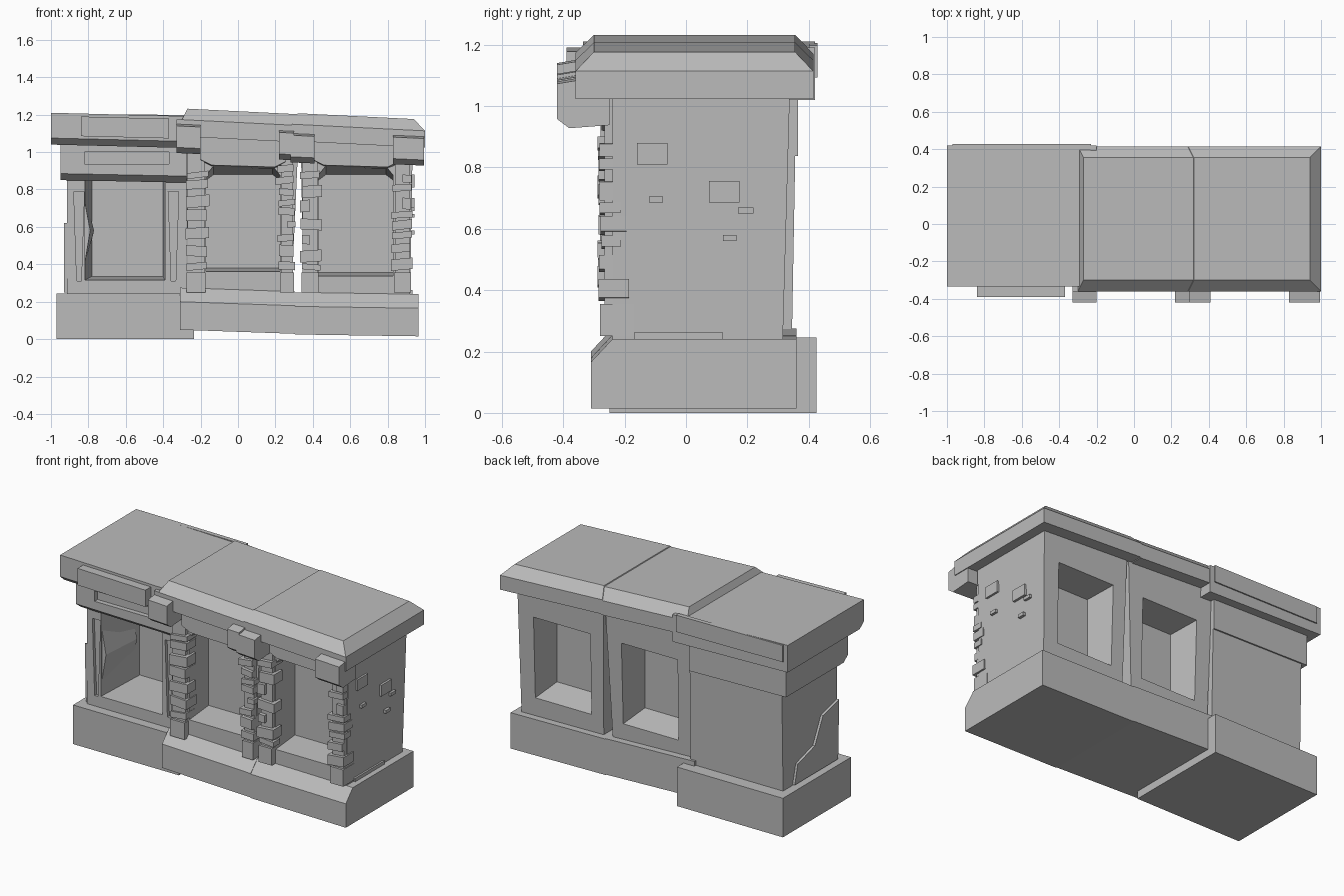
import bpy, bmesh, random

random.seed(4)
if "Cube" in bpy.data.objects:
    bpy.data.objects.remove(bpy.data.objects["Cube"], do_unlink=True)

stone = bpy.data.materials.new("grey stone")
stone.use_nodes = True
stone.diffuse_color = (0.5, 0.5, 0.5, 1)
stone.node_tree.nodes["Principled BSDF"].inputs["Base Color"].default_value = (0.5, 0.5, 0.5, 1)


def solid(name, ring_a, ring_b, tilt=0.0, pivot=0.0):
    """Closed solid between two matching rings; tilt lowers z along x."""
    bm = bmesh.new()
    a, b = ([bm.verts.new((x, y, z + tilt * (x - pivot))) for x, y, z in r] for r in (ring_a, ring_b))
    bm.faces.new(a)
    bm.faces.new(b)
    n = len(a)
    for i in range(n):
        j = (i + 1) % n
        bm.faces.new((a[i], a[j], b[j], b[i]))
    bmesh.ops.recalc_face_normals(bm, faces=bm.faces)
    mesh = bpy.data.meshes.new(name)
    bm.to_mesh(mesh)
    bm.free()
    mesh.materials.append(stone)
    ob = bpy.data.objects.new(name, mesh)
    bpy.context.collection.objects.link(ob)
    return ob


def rect(x, y, z):
    return [(x[0], y[0], z), (x[1], y[0], z), (x[1], y[1], z), (x[0], y[1], z)]


def box(name, x, y, z, tilt=0.0, pivot=0.0):
    return solid(name, rect(x, y, z[0]), rect(x, y, z[1]), tilt, pivot)


def along_x(name, profile, x0, x1, tilt=0.0, pivot=0.0):
    return solid(name, [(x0, y, z) for y, z in profile], [(x1, y, z) for y, z in profile], tilt, pivot)


def along_y(name, front, y0, back, y1):
    return solid(name, [(x, y0, z) for x, z in front], [(x, y1, z) for x, z in back])


def pane(x, z):
    return [(x[0], z[0]), (x[1], z[0]), (x[1], z[1]), (x[0], z[1])]


def cut(ob, cutter):
    mod = ob.modifiers.new("cut", "BOOLEAN")
    mod.operation = "DIFFERENCE"
    mod.solver = "EXACT"
    mod.object = cutter
    bpy.context.view_layer.objects.active = ob
    bpy.ops.object.modifier_apply(modifier=mod.name)
    bpy.data.objects.remove(cutter, do_unlink=True)


# Plinths
box("right_plinth", (-0.97, -0.235), (-0.25, 0.425), (0, 0.245))
along_x("middle_plinth", [(-0.31, 0.05), (0.36, 0.05), (0.36, 0.275), (-0.24, 0.275), (-0.31, 0.2)],
        -0.31, 0.305, -0.035, -0.31)
along_x("left_plinth", [(-0.31, 0.025), (0.36, 0.025), (0.36, 0.25), (-0.24, 0.25), (-0.31, 0.175)],
        0.305, 0.965, -0.015, 0.305)

# Right bay: wall with deep niche and narrow sunk panels
bay = solid("right_bay", rect((-0.915, -0.275), (-0.19, 0.345), 0.24),
            rect((-0.915, -0.275), (-0.19, 0.36), 1.06))
cut(bay, along_y("cutter", pane((-0.82, -0.39), (0.315, 0.86)), -0.2,
                 pane((-0.78, -0.4), (0.335, 0.86)), 0.14))
for x in (-0.85, -0.345):
    cut(bay, along_y("cutter", [(x - 0.012, 0.31), (x + 0.012, 0.31), (x + 0.028, 0.79), (x - 0.028, 0.79)], -0.3,
                     [(x - 0.012, 0.31), (x + 0.012, 0.31), (x + 0.028, 0.79), (x - 0.028, 0.79)], -0.17))
# Chipped stone on the niche edge
solid("niche_chip", [(-0.82, -0.18, 0.4), (-0.79, -0.18, 0.58), (-0.82, -0.18, 0.74)],
      [(-0.81, 0.1, 0.4), (-0.77, 0.1, 0.58), (-0.81, 0.1, 0.74)])
# Broken facing slab on the outer end wall
facing = [(-0.18, 0.25), (0.25, 0.25), (0.22, 0.37), (0.05, 0.42), (-0.03, 0.58), (-0.19, 0.62)]
along_x("end_facing", facing, -0.93, -0.91)

# Right bay cornice and cap
cornice = along_x("right_cornice", [(-0.205, 0.85), (0.365, 0.85), (0.365, 1.06), (-0.25, 1.06), (-0.25, 0.885)],
                  -0.95, -0.275, -0.02, -0.95)
cut(cornice, box("cutter", (-0.82, -0.37), (-0.3, -0.22), (0.935, 1.0)))
along_x("right_cap", [(-0.295, 1.04), (0.42, 1.04), (0.42, 1.21), (-0.335, 1.21), (-0.335, 1.075)],
        -1, -0.2, -0.025, -1)
box("cap_plaque", (-0.84, -0.37), (-0.39, -0.33), (1.085, 1.19), -0.025, -0.84)
box("back_cap_ledge", (-0.97, -0.23), (0.4, 0.428), (1.1, 1.205), -0.01, -0.97)


def framed_bay(name, low, high, niche, window, floor):
    """Leaning body with a front niche and a back window."""
    body = solid(name, rect(low, (-0.24, 0.315), 0.22), rect(high, (-0.24, 0.34), 1.1))
    a, b = niche
    front = [(a, floor), (b, floor), (b, 0.88), (b - 0.04, 0.93), (a + 0.04, 0.93), (a, 0.88)]
    back = [(a, floor + 0.02), (b, floor + 0.02), (b, 0.85), (b - 0.04, 0.88), (a + 0.04, 0.88), (a, 0.85)]
    cut(body, along_y("cutter", front, -0.26, back, -0.05))
    c, d = window
    cut(body, along_y("cutter", pane((c, d), (0.345, 0.87)), 0.36,
                      pane((c + 0.04, d - 0.04), (0.4, 0.84)), 0.15))
    # Lintel over the niche
    along_y(name + "_lintel", [(a - 0.03, 1.08), (a - 0.03, 0.96), (a + 0.03, 0.93), (b - 0.03, 0.92),
                               (b + 0.03, 0.95), (b + 0.03, 1.06)], -0.275,
            [(a - 0.03, 1.08), (a - 0.03, 0.94), (a + 0.03, 0.92), (b - 0.03, 0.91),
             (b + 0.03, 0.93), (b + 0.03, 1.06)], -0.2)


framed_bay("middle_bay", (-0.265, 0.285), (-0.28, 0.325), (-0.17, 0.225), (-0.18, 0.22), 0.36)
framed_bay("left_bay", (0.35, 0.92), (0.335, 0.935), (0.43, 0.83), (0.425, 0.83), 0.335)

# Posts with irregular projecting stones: outer edge, inner edge, direction of the niche
posts = (("middle_right", -0.27, -0.18, 1), ("middle_left", 0.295, 0.23, -1),
         ("left_right", 0.345, 0.425, 1), ("left_left", 0.92, 0.84, -1))
for label, outer, inner, way in posts:
    side = sorted((outer, inner))
    box(label + "_post", side, (-0.265, -0.17), (0.25, 1.04))
    box(label + "_post_foot", (side[0] - 0.005, side[1] + 0.005), (-0.28, -0.17), (0.25, 0.355))
    z = 0.37
    while z < 0.9:
        h = random.uniform(0.03, 0.065)
        reach = random.uniform(0.01, 0.03)
        grow = random.uniform(0.0, 0.014)
        if random.random() < 0.7:
            x = sorted((outer - way * grow, inner + way * reach))
        else:
            x = sorted((outer - way * grow, (outer + inner) / 2))
        box(label + "_stone", x, (-0.275 - random.uniform(0, 0.015), -0.17 - random.uniform(0, 0.05)),
            (z, z + h), random.uniform(-0.12, 0.12), sum(x) / 2)
        z += h + random.uniform(0.01, 0.04)

# Small stones showing through the left end wall
for y, z in (((-0.16, -0.06), (0.81, 0.88)), ((0.075, 0.175), (0.685, 0.755)), ((-0.12, -0.075), (0.685, 0.705)),
             ((0.17, 0.22), (0.65, 0.67)), ((0.12, 0.165), (0.56, 0.58))):
    box("wall_stone", (0.9, 0.943), y, z)
box("wall_foot", (0.9, 0.932), (-0.17, 0.12), (0.24, 0.262))

# Brackets under the middle and left caps
bracket = [(-0.25, 0.945), (-0.38, 0.935), (-0.42, 0.965), (-0.42, 1.08), (-0.36, 1.09), (-0.25, 1.09)]
for x0, x1, lift in ((-0.33, -0.2, 0.06), (0.22, 0.3, 0.025), (0.28, 0.41, 0.01), (0.83, 0.995, 0)):
    along_x("bracket", [(y, z + lift) for y, z in bracket], x0, x1, -0.045, x0)

# Bevelled middle and left caps, leaning down toward the left end
SLOPE = -0.05
Y_OUT, Y_IN = (-0.36, 0.415), (-0.3, 0.355)


def cap(name, out, top, z):
    y_out = [(out[0], Y_OUT[0]), (out[1], Y_OUT[0]), (out[1], Y_OUT[1]), (out[0], Y_OUT[1])]
    low = [(x, y, z) for x, y in y_out]
    mid = [(x, y, z + 0.09) for x, y in y_out]
    solid(name + "_band", low, mid, SLOPE, -0.33)
    solid(name + "_top", mid, rect(top, Y_IN, z + 0.15), SLOPE, -0.33)


cap("middle_cap", (-0.3, 0.3), (-0.27, 0.33), 1.085)
cap("left_cap", (0.29, 1.0), (0.32, 0.94), 1.09)
box("middle_cap_lip", (-0.33, -0.2), (-0.36, -0.31), (1.085, 1.175), SLOPE, -0.33)
